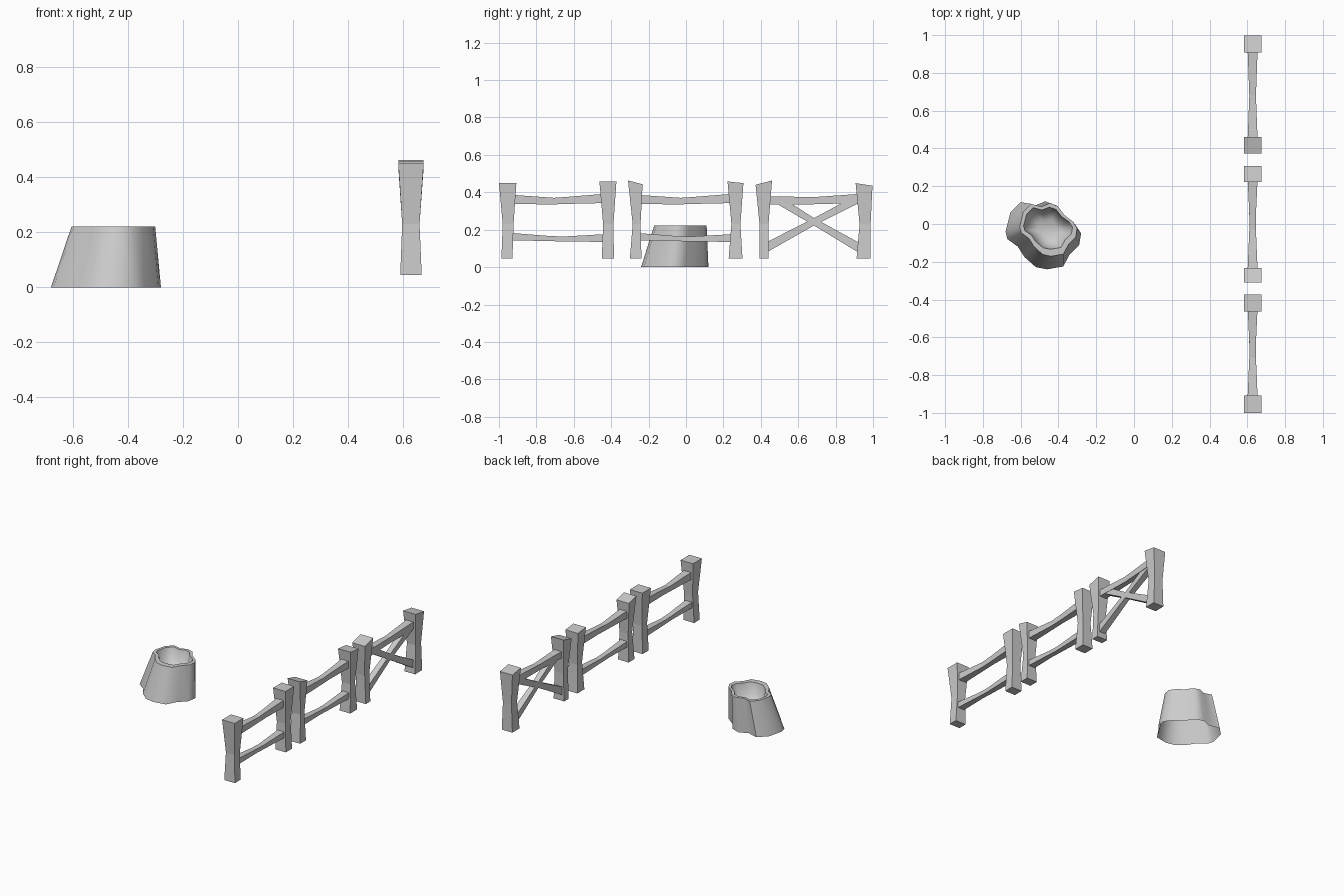
import bpy, bmesh, math
from mathutils import Vector

if "Cube" in bpy.data.objects:
    bpy.data.objects.remove(bpy.data.objects["Cube"])

grey = bpy.data.materials.new("plain grey")
grey.use_nodes = True
grey.diffuse_color = (0.6, 0.6, 0.6, 1)
grey.node_tree.nodes["Principled BSDF"].inputs["Base Color"].default_value = (0.6, 0.6, 0.6, 1)


def loft(name, rings, cap_start=True, cap_end=True):
    """Skin a list of equal-length point rings into a mesh object."""
    bm = bmesh.new()
    loops = [[bm.verts.new(p) for p in ring] for ring in rings]
    n = len(loops[0])
    for a, b in zip(loops, loops[1:]):
        for i in range(n):
            j = (i + 1) % n
            bm.faces.new((a[i], a[j], b[j], b[i]))
    if cap_start:
        bm.faces.new(loops[0][::-1])
    if cap_end:
        bm.faces.new(loops[-1])
    bmesh.ops.recalc_face_normals(bm, faces=bm.faces)
    mesh = bpy.data.meshes.new(name)
    bm.to_mesh(mesh)
    bm.free()
    mesh.materials.append(grey)
    obj = bpy.data.objects.new(name, mesh)
    bpy.context.collection.objects.link(obj)
    return obj


def post(name, top, waist, foot, z_near, z_far):
    """Pinched post; each span is (low y, high y), tops may slope along y."""
    rings = []
    for (y0, y1), (x0, x1), z0, z1 in (
            (foot, (0.59, 0.668), 0.045, 0.045),
            (waist, (0.597, 0.66), 0.23, 0.23),
            (top, (0.583, 0.675), z_near, z_far)):
        rings.append([(x0, y0, z0), (x1, y0, z0), (x1, y1, z1), (x0, y1, z1)])
    loft(name, rings)


def rail(name, stations, x=0.628):
    """Beam along y; each station is (y, z, height, depth)."""
    rings = []
    for y, z, h, d in stations:
        rings.append([(x + sx * d / 2, y, z + sz * h / 2)
                      for sx, sz in ((-1, -1), (1, -1), (1, 1), (-1, 1))])
    loft(name, rings)


# Fence posts, two per panel
post("front_panel_first_post", (-1.0, -0.907), (-0.98, -0.922), (-0.987, -0.928), 0.45, 0.45)
post("front_panel_second_post", (-0.463, -0.372), (-0.443, -0.388), (-0.45, -0.385), 0.458, 0.458)
post("middle_panel_first_post", (-0.31, -0.232), (-0.285, -0.243), (-0.30, -0.238), 0.463, 0.443)
post("middle_panel_second_post", (0.222, 0.307), (0.243, 0.291), (0.228, 0.302), 0.458, 0.449)
post("back_panel_first_post", (0.372, 0.46), (0.393, 0.441), (0.393, 0.441), 0.44, 0.463)
post("back_panel_second_post", (0.907, 0.997), (0.928, 0.987), (0.912, 0.987), 0.449, 0.435)

# Horizontal rails, slimmer in the middle
for panel, y0, y1 in (("front", -0.94, -0.42), ("middle", -0.27, 0.265)):
    span = y1 - y0
    rail(panel + "_upper_rail", [(y0, 0.362, 0.05, 0.055), (y0 + 0.45 * span, 0.353, 0.035, 0.035),
                                 (y0 + 0.6 * span, 0.357, 0.038, 0.035), (y1, 0.368, 0.05, 0.055)])
    rail(panel + "_lower_rail", [(y0, 0.163, 0.04, 0.05), (y0 + 0.4 * span, 0.153, 0.027, 0.034),
                                 (y0 + 0.55 * span, 0.15, 0.027, 0.034), (y1, 0.156, 0.042, 0.05)])
rail("back_upper_rail", [(0.42, 0.357, 0.045, 0.055), (0.68, 0.355, 0.038, 0.035),
                         (0.95, 0.368, 0.05, 0.055)])

# Crossed braces
rail("rising_brace", [(0.42, 0.10, 0.055, 0.045), (0.68, 0.24, 0.04, 0.035),
                      (0.94, 0.375, 0.05, 0.045)])
rail("falling_brace", [(0.50, 0.355, 0.05, 0.045), (0.68, 0.245, 0.04, 0.035),
                       (0.94, 0.095, 0.055, 0.045)])

# Lobed hollow stump: one outline scaled into each ring
outline = [(-.20, .02), (-.175, .12), (-.12, .175), (-.05, .155), (.01, .18), (.065, .16),
           (.11, .10), (.17, .055), (.20, .01), (.19, -.05), (.14, -.10), (.105, -.165),
           (.02, -.18), (-.04, -.168), (-.10, -.115), (-.135, -.06), (-.19, -.02)]


def stump_ring(cx, cy, z, sx, sy):
    return [(cx + sx * x, cy + sy * y, z) for x, y in outline]


stump = loft("hollow_stump", [
    stump_ring(-0.48, -0.06, 0.0, 1.0, 1.0),
    stump_ring(-0.453, -0.03, 0.222, 0.76, 0.78),
    stump_ring(-0.455, -0.022, 0.222, 0.65, 0.62),
    stump_ring(-0.455, -0.025, 0.15, 0.54, 0.52),
    stump_ring(-0.455, -0.028, 0.12, 0.3, 0.3)], cap_start=False)

# Make sure the open shell faces outward
if stump.data.polygons[0].normal.dot(stump.data.polygons[0].center - Vector((-0.47, -0.05, 0.1))) < 0:
    stump.data.flip_normals()

bpy.ops.object.select_all(action="DESELECT")
stump.select_set(True)
bpy.context.view_layer.objects.active = stump
bpy.ops.object.shade_smooth_by_angle(angle=math.radians(60))
